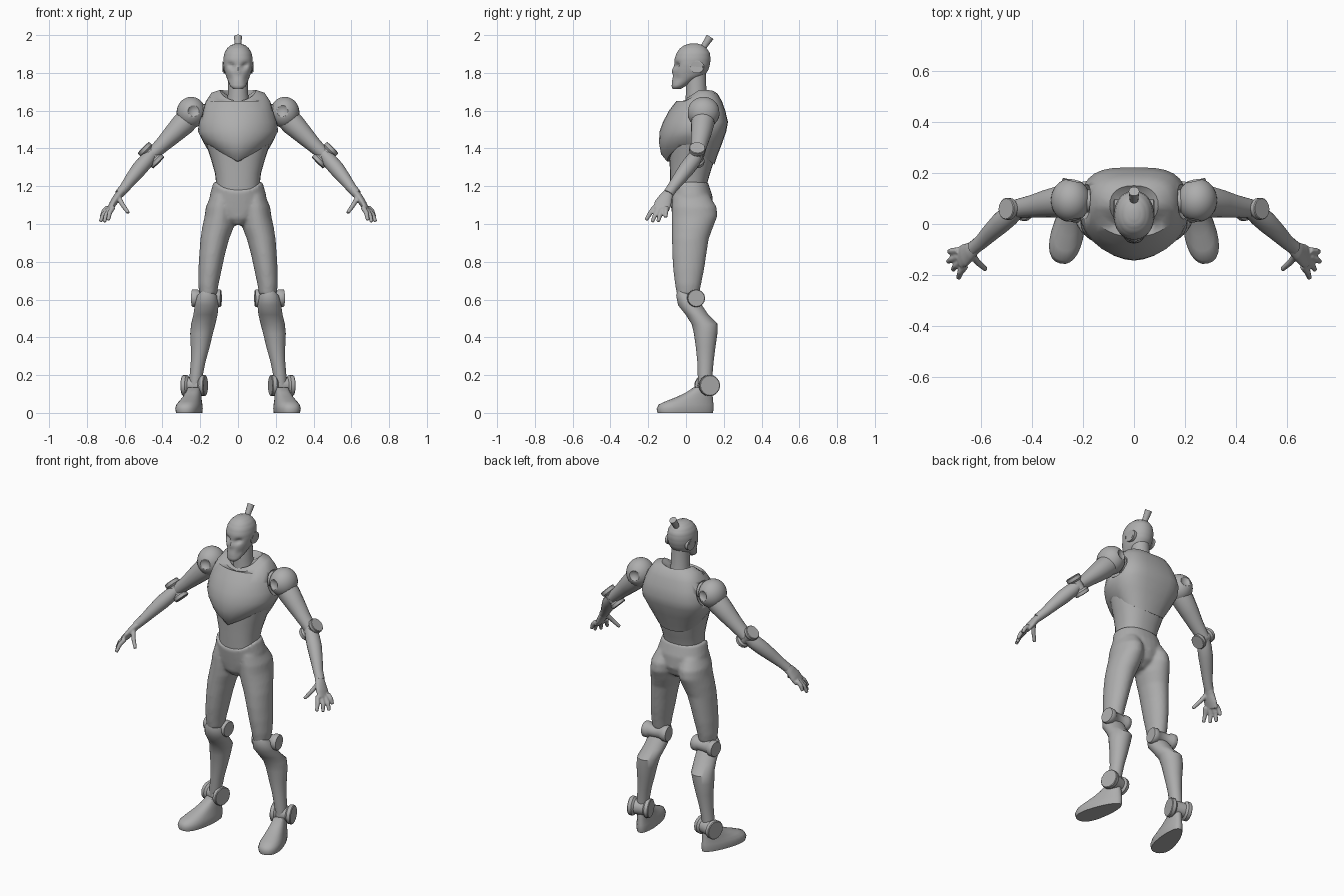
import bpy, bmesh, math
from mathutils import Vector, Matrix

grey = bpy.data.materials.new("robot grey")
grey.diffuse_color = (0.42, 0.42, 0.42, 1)
SEG = 28


def oval(x, z, hw, yf, yb, pf=2.0, pb=2.0, tilt=None):
    """Horizontal ring: half width, front y, back y, squareness front and back."""
    yc, pts = (yf + yb) / 2, []
    for i in range(SEG):
        a = 2 * math.pi * i / SEG
        c, s = math.cos(a), math.sin(a)
        p = pf if s < 0 else pb
        px = math.copysign(abs(c) ** (2 / p), c)
        py = math.copysign(abs(s) ** (2 / p), s)
        dz = tilt(px, py) if tilt else 0
        pts.append(Vector((x + hw * px, yc + (yb - yf) / 2 * py, z + dz)))
    return pts


def add_loft(bm, rings):
    vs = [[bm.verts.new(p) for p in r] for r in rings]
    for a, b in zip(vs, vs[1:]):
        for i in range(len(a)):
            j = (i + 1) % len(a)
            bm.faces.new((a[i], a[j], b[j], b[i]))
    bm.faces.new(vs[0][::-1])
    bm.faces.new(vs[-1])


def add_tube(bm, pts, seg=16, up=(0, 1, 0)):
    """Limb along a path; each point is (x, y, z, radius across up, radius along up)."""
    cs = [Vector(p[:3]) for p in pts]
    rings = []
    for k, p in enumerate(pts):
        d = (cs[min(k + 1, len(cs) - 1)] - cs[max(k - 1, 0)]).normalized()
        u = Vector(up)
        u = (u - d * u.dot(d)).normalized()
        w = u.cross(d)
        rings.append([cs[k] + w * p[3] * math.cos(t) + u * p[4] * math.sin(t)
                      for t in (2 * math.pi * i / seg for i in range(seg))])
    add_loft(bm, rings)


def finish(name, bm, mirror=False, voxel=0, angle=40):
    bmesh.ops.recalc_face_normals(bm, faces=bm.faces)
    me = bpy.data.meshes.new(name)
    bm.to_mesh(me)
    bm.free()
    ob = bpy.data.objects.new(name, me)
    bpy.context.collection.objects.link(ob)
    me.materials.append(grey)
    if mirror:
        ob.modifiers.new("mirror", 'MIRROR').use_mirror_merge = False
    if voxel:  # melt overlapping volumes into one skin
        m = ob.modifiers.new("melt", 'REMESH')
        m.mode, m.voxel_size, m.use_smooth_shade = 'VOXEL', voxel, True
        s = ob.modifiers.new("smooth", 'SMOOTH')
        s.factor, s.iterations = 0.5, 4
    else:
        bpy.ops.object.select_all(action='DESELECT')
        ob.select_set(True)
        bpy.context.view_layer.objects.active = ob
        bpy.ops.object.shade_smooth_by_angle(angle=math.radians(angle))
    return ob


def loft(name, rings, **kw):
    bm = bmesh.new()
    add_loft(bm, rings)
    return finish(name, bm, **kw)


def tube(name, pts, up=(0, 1, 0), **kw):
    bm = bmesh.new()
    add_tube(bm, pts, up=up)
    return finish(name, bm, **kw)


def spool(name, centre, axis, r, length, mirror=True):
    """Joint drum with thicker end discs."""
    c, a, h = Vector(centre), Vector(axis).normalized(), length / 2
    prof = [(-h, r * .93), (-h * .94, r), (-h * .62, r), (-h * .45, r * .8),
            (h * .45, r * .8), (h * .62, r), (h * .94, r), (h, r * .93)]
    up = (0, 1, 0) if abs(a.y) < .9 else (0, 0, 1)
    return tube(name, [(*(c + a * t), q, q) for t, q in prof], up=up, mirror=mirror)


def ball(bm, centre, r, scale=(1, 1, 1)):
    m = Matrix.Translation(centre) @ Matrix.Diagonal((*scale, 1))
    bmesh.ops.create_uvsphere(bm, u_segments=28, v_segments=18, radius=r, matrix=m)


# Chest shell: pointed lower edge in front, collar dipping at the throat
def hem(x, y):
    return 0.075 * min(abs(x) * 1.1, 1) if y < 0 else 0.075 - 0.09 * y


def collar(x, y):
    return -0.05 * max(-y, 0) + 0.01 * abs(x)


chest = loft("chest", [
    oval(0, 1.33, .150, -.100, .150, 1.9, 2.4, hem),
    oval(0, 1.37, .172, -.132, .165, 1.8, 2.5, lambda x, y: hem(x, y) * .75),
    oval(0, 1.43, .195, -.143, .190, 1.8, 2.7, lambda x, y: hem(x, y) * .4),
    oval(0, 1.49, .212, -.140, .213, 1.8, 3.0),
    oval(0, 1.54, .208, -.122, .222, 1.9, 3.2),
    oval(0, 1.60, .190, -.090, .208, 2.0, 3.2),
    oval(0, 1.65, .170, -.052, .190, 2.0, 3.0),
    oval(0, 1.685, .140, -.020, .170, 2.0, 2.8, collar),
    oval(0, 1.70, .095, -.010, .150, 2.0, 2.4, collar),
    oval(0, 1.675, .062, .005, .125, 2.0, 2.0, collar)])

# Shoulder sockets cut into the chest
bm = bmesh.new()
for s in (-1, 1):
    ball(bm, (s * .247, .092, 1.59), .092, (1, 1, 1.05))
cutter = finish("socket_cutter", bm)
cutter.hide_render = True
cutter.hide_set(True)
cut = chest.modifiers.new("sockets", 'BOOLEAN')
cut.operation, cut.object, cut.solver = 'DIFFERENCE', cutter, 'EXACT'

loft("abdomen", [
    oval(0, 1.14, .112, -.080, .098, 2.3, 2.3),
    oval(0, 1.20, .114, -.084, .108, 2.3, 2.4),
    oval(0, 1.27, .122, -.084, .128, 2.3, 2.4),
    oval(0, 1.34, .142, -.088, .150, 2.2, 2.4),
    oval(0, 1.42, .168, -.090, .165, 2.2, 2.4)])


# Pelvis and thighs melted into one skin
def waistband(x, y):
    return 0.055 * min(1, max(0, abs(x) * 1.5 - .55)) if y < 0 else .05


bm = bmesh.new()
add_loft(bm, [
    oval(0, .995, .035, -.045, .075),
    oval(0, 1.03, .110, -.070, .125),
    oval(0, 1.08, .150, -.078, .145, 2.2),
    oval(0, 1.13, .150, -.085, .140, 2.2, 2.2, lambda x, y: waistband(x, y) * .4),
    oval(0, 1.172, .130, -.090, .116, 2.4, 2.4, waistband)])
for s in (-1, 1):
    add_loft(bm, [oval(s * x, z, hw, yf, yb) for x, z, hw, yf, yb in (
        (.158, .625, .046, -.048, .068), (.157, .68, .054, -.058, .080),
        (.148, .76, .062, -.068, .096), (.137, .84, .068, -.073, .108),
        (.123, .92, .076, -.074, .120), (.107, .98, .083, -.075, .142),
        (.097, 1.04, .080, -.076, .166), (.092, 1.09, .078, -.076, .162),
        (.085, 1.15, .060, -.070, .125))])
finish("pelvis_and_thighs", bm, voxel=.009)

# Lower legs
spool("knee_joint", (.167, .047, .607), (1, .1, 0), .047, .155)
loft("shin", [oval(x, z, hw, yf, yb) for x, z, hw, yf, yb in (
    (.163, .645, .030, -.046, .000), (.164, .62, .052, -.052, .045),
    (.166, .57, .063, -.042, .085), (.172, .52, .064, -.002, .118),
    (.184, .47, .064, .030, .168), (.193, .42, .060, .042, .166),
    (.200, .35, .050, .052, .156), (.211, .27, .039, .060, .146),
    (.221, .20, .035, .062, .140), (.226, .14, .034, .066, .138))], mirror=True)
toe_out = math.radians(14)
spool("ankle_joint", (.232, .112, .145), (math.cos(toe_out), math.sin(toe_out), 0), .056, .125)


# Feet: egg-shaped rings, wider at the toes, turned outward
def sole(z, hw, yf, yb):
    out = []
    for p in oval(0, z, hw, yf, yb, 2.3, 2.2):
        p.x *= 1 + .28 * (-p.y / .16)
        out.append(Matrix.Rotation(toe_out, 3, 'Z') @ p + Vector((.236, .06, 0)))
    return out


loft("foot", [sole(*r) for r in (
    (0, .052, -.215, .085), (.022, .055, -.221, .089), (.045, .052, -.208, .088),
    (.062, .047, -.170, .086), (.085, .042, -.110, .084), (.108, .038, -.060, .082),
    (.135, .034, -.020, .078))], mirror=True, angle=50)

# Shoulders and arms
bm = bmesh.new()
ball(bm, (.248, .093, 1.59), .083, (.93, 1.03, 1))
shoulder = finish("shoulder", bm, mirror=True)
tube("shoulder_peg", [(.10, .09, 1.59, .045, .045), (.25, .09, 1.59, .045, .045)], mirror=True)
# Round dimples on the front and back of the shoulders
bm = bmesh.new()
for s in (-1, 1):
    for y in (-.018, .204):
        ball(bm, (s * .228, y, 1.602), .046)
dimple = finish("dimple_cutter", bm)
dimple.hide_render = True
dimple.hide_set(True)
cut = shoulder.modifiers.new("dimples", 'BOOLEAN')
cut.operation, cut.object, cut.solver = 'DIFFERENCE', dimple, 'EXACT'

tube("upper_arm", [
    (.245, .092, 1.575, .060, .060), (.290, .088, 1.530, .062, .062),
    (.340, .080, 1.480, .053, .055), (.395, .070, 1.425, .042, .045),
    (.455, .060, 1.368, .034, .038)], mirror=True)
spool("elbow_joint", (.461, .057, 1.364), (.70, .05, .70), .043, .115)
tube("forearm", [
    (.450, .062, 1.378, .030, .034), (.485, .036, 1.335, .040, .042),
    (.520, .006, 1.295, .041, .042), (.560, -.032, 1.245, .035, .036),
    (.600, -.072, 1.192, .027, .029), (.630, -.095, 1.158, .024, .028)], mirror=True)

# Hands: palm with four fingers and a thumb melted together
bm = bmesh.new()
add_tube(bm, [(.615, -.086, 1.172, .021, .026), (.640, -.106, 1.142, .021, .036),
              (.662, -.122, 1.108, .019, .046), (.682, -.134, 1.075, .014, .044)])
fingers = [((.660, -.165, 1.090), (.687, -.212, 1.020)), ((.676, -.147, 1.080), (.708, -.179, 1.010)),
           ((.687, -.127, 1.078), (.728, -.148, 1.012)), ((.688, -.104, 1.088), (.724, -.108, 1.035)),
           ((.632, -.122, 1.140), (.580, -.178, 1.058))]
for a, b in fingers:
    a, b = Vector(a), Vector(b)
    mid = a.lerp(b, .5) + Vector((.006, 0, .004))
    add_tube(bm, [(*a, .014, .014), (*mid, .013, .013), (*b, .010, .010)], seg=10)
finish("hand", bm, mirror=True, voxel=.005)

# Neck and head
loft("neck", [oval(0, 1.63, .062, -.005, .125), oval(0, 1.70, .052, .000, .108),
              oval(0, 1.82, .052, .000, .105)])
profile = [(1.714, .024, -.070, -.030), (1.728, .040, -.076, -.005), (1.755, .052, -.074, .040),
           (1.785, .064, -.068, .098), (1.815, .073, -.065, .118), (1.845, .078, -.062, .127),
           (1.875, .078, -.060, .130), (1.905, .072, -.050, .126), (1.930, .058, -.032, .110),
           (1.947, .038, -.008, .088), (1.955, .015, .020, .060)]
SEG = 40
rings = []
for (z0, *a), (z1, *b) in zip(profile, profile[1:]):
    for t in (0, .34, .67):
        rings.append(oval(0, z0 + (z1 - z0) * t, *[p + (q - p) * t for p, q in zip(a, b)], 2.2, 2.1))
rings.append(oval(0, profile[-1][0], *profile[-1][1:]))
for p in (p for r in rings for p in r):
    if p.y < 0:  # slanted eye sockets, nose ridge and cheek hollows
        x = abs(p.x)
        p.y += .024 * math.exp(-((x - .034) / .017) ** 2 - ((p.z - 1.838 - .25 * (x - .034)) / .013) ** 2)
        p.y -= .010 * math.exp(-(x / .010) ** 2 - ((p.z - 1.812) / .018) ** 2)
        p.y += .010 * math.exp(-((x - .045) / .015) ** 2 - ((p.z - 1.765) / .020) ** 2)
loft("head", rings, angle=60)
tube("ear_disc", [(.060, .056, 1.832, .034, .040), (.077, .056, 1.832, .034, .040),
                  (.081, .056, 1.832, .028, .034), (.074, .056, 1.832, .022, .027)], mirror=True)
tube("antenna", [(0, .080, 1.915, .016, .016), (0, .098, 1.945, .017, .017),
                 (0, .128, 1.991, .021, .021)], up=(1, 0, 0))
